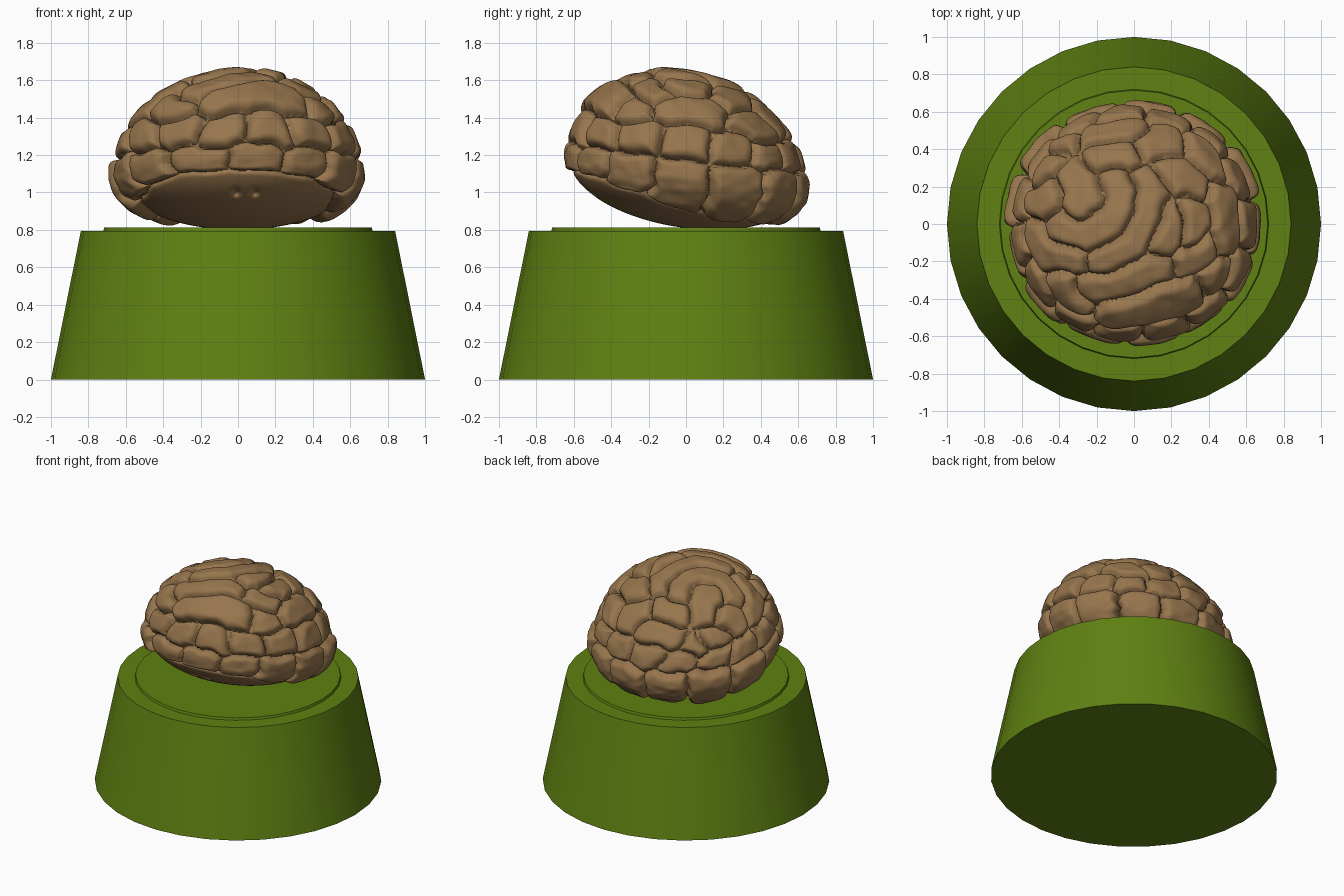
import bpy, bmesh, math, random
from mathutils import Vector, noise
from mathutils.kdtree import KDTree

random.seed(4)
if "Cube" in bpy.data.objects:
    bpy.data.objects.remove(bpy.data.objects["Cube"], do_unlink=True)


def material(name, rgb):
    mat = bpy.data.materials.new(name)
    mat.use_nodes = True
    mat.diffuse_color = (*rgb, 1)
    mat.node_tree.nodes["Principled BSDF"].inputs["Base Color"].default_value = (*rgb, 1)
    return mat


def add_object(name, bm, mat, angle):
    mesh = bpy.data.meshes.new(name)
    bm.to_mesh(mesh)
    bm.free()
    mesh.materials.append(mat)
    obj = bpy.data.objects.new(name, mesh)
    bpy.context.collection.objects.link(obj)
    bpy.ops.object.select_all(action="DESELECT")
    obj.select_set(True)
    bpy.context.view_layer.objects.active = obj
    bpy.ops.object.shade_smooth_by_angle(angle=math.radians(angle))


def drum(name, mat, low, high, bottom, top):
    bm = bmesh.new()
    bmesh.ops.create_cone(bm, cap_ends=True, segments=32, radius1=low, radius2=high, depth=top - bottom)
    bmesh.ops.translate(bm, verts=bm.verts, vec=(0, 0, (bottom + top) / 2))
    add_object(name, bm, mat, 40)


green = material("moss green", (0.115, 0.22, 0.006))
brown = material("earth brown", (0.31, 0.18, 0.075))

# Tapered stand and its thin raised disc
drum("stand", green, 1, 0.84, 0, 0.795)
drum("stand_disc", green, 0.72, 0.715, 0.795, 0.812)

# Ridge lines of the folds on the dome, as plan positions in hundredths
FOLDS = [
    [(-34, 27), (-23, 19), (-31, 10)],
    [(-42, -2), (-26, -8), (-10, 0), (-5, 16), (-13, 24)],
    [(7, 24), (8, 5), (-2, -11), (-18, -20)],
    [(-56, -5), (-48, -16), (-34, -20)],
    [(-26, -37), (-5, -32), (15, -24)],
    [(-38, -34), (-34, -42)],
    [(-10, -50), (14, -42), (34, -38)],
    [(22, 2), (18, -12)],
    [(34, 6), (34, -6)],
    [(30, -20), (40, -14)],
    [(48, 12), (50, -8)],
    [(20, 30), (34, 22)],
    [(-4, 38), (-18, 36)],
    [(10, 42), (20, 48)],
    [(-6, 52), (-24, 50)],
    [(-42, 42), (-36, 46)],
    [(-52, 28), (-46, 34)],
    [(-55, 12), (-48, 14)],
    [(42, 34), (36, 44)],
    [(46, -28), (42, -32)],
]
samples = []
heights = []


def add_fold(points, height):
    """Sample one ridge line on the unit sphere."""
    for a, b in zip(points, points[1:]):
        steps = max(2, int((b - a).length / 0.03))
        for i in range(steps + 1):
            samples.append((a.lerp(b, i / steps).normalized(), len(heights)))
    heights.append(height)


def on_sphere(x, y):
    x, y = x / 66, y / 64
    return Vector((x, y, math.sqrt(max(0.05, 1 - x * x - y * y))))


def around(angle, rise):
    r = math.sqrt(1 - rise * rise)
    return Vector((r * math.cos(angle), r * math.sin(angle), rise))


for fold in FOLDS:
    add_fold([on_sphere(*p) for p in fold], random.uniform(0.045, 0.065))

# Middle row of short folds and lower row of large rounded ones
for i in range(15):
    a = math.tau * (i + random.uniform(-0.15, 0.15)) / 15
    tilt = random.uniform(-0.05, 0.05)
    add_fold([around(a - 0.1, 0.29 - tilt), around(a + 0.1, 0.29 + tilt)], random.uniform(0.04, 0.06))
for i in range(13):
    a = math.tau * (i + random.uniform(-0.12, 0.12)) / 13
    front = max(0, -math.sin(a))
    low = -0.45 + 0.5 * front
    add_fold([around(a - 0.09, low), around(a - 0.09, 0.0), around(a + 0.09, 0.0), around(a + 0.09, low)],
             random.uniform(0.055, 0.08) - 0.02 * front)

# Plain underside, reaching higher at the front
rim = []
for i in range(65):
    a = math.tau * i / 64
    rim.append(around(a, -0.88 + 0.5 * max(0, -math.sin(a))))
add_fold(rim, 0.02)
underside = len(heights) - 1

tree = KDTree(len(samples))
for i, (point, fold) in enumerate(samples):
    tree.insert(point, i)
tree.balance()


def fold_height(d):
    """Raised plateau inside each fold, dropping to a groove at its border."""
    p = d + noise.noise_vector(d * 5) * 0.03
    near = tree.find_n(p, 60)
    first = samples[near[0][1]][1]
    if d.z < -0.9:
        return heights[underside]
    edge = 0.3
    for _, i, dist in near:
        if samples[i][1] != first:
            edge = (dist - near[0][2]) / 2
            break
    t = min(1, max(0, edge - 0.008) / 0.075)
    shape = math.sqrt(1 - (1 - t) ** 2)
    if first == underside:
        return heights[first] * shape
    return heights[first] * shape + 0.008 * noise.noise(d * 7) * t


# Domed rock: squashed sphere leaning back, with sculpted folds
bm = bmesh.new()
bmesh.ops.create_icosphere(bm, subdivisions=7, radius=1)
for v in bm.verts:
    d = v.co.normalized()
    bump = fold_height(d)
    up = 0.51 if d.z > 0 else 0.27
    p = Vector((d.x * 0.62, d.y * 0.6, d.z * up))
    normal = Vector((d.x / 0.62, d.y / 0.6, d.z / max(up, 0.45))).normalized()
    p += normal * bump
    p.z += 1.1 - 0.12 * p.y
    # Two small dents low on the front
    for x in (-0.01, 0.09):
        gap = (p.x - x) ** 2 + (p.z - 1.0) ** 2
        if d.y < 0:
            p.y += 0.04 * math.exp(-gap / 0.0004)
    p.z = max(p.z, 0.81)
    v.co = p
add_object("folded_rock", bm, brown, 60)
